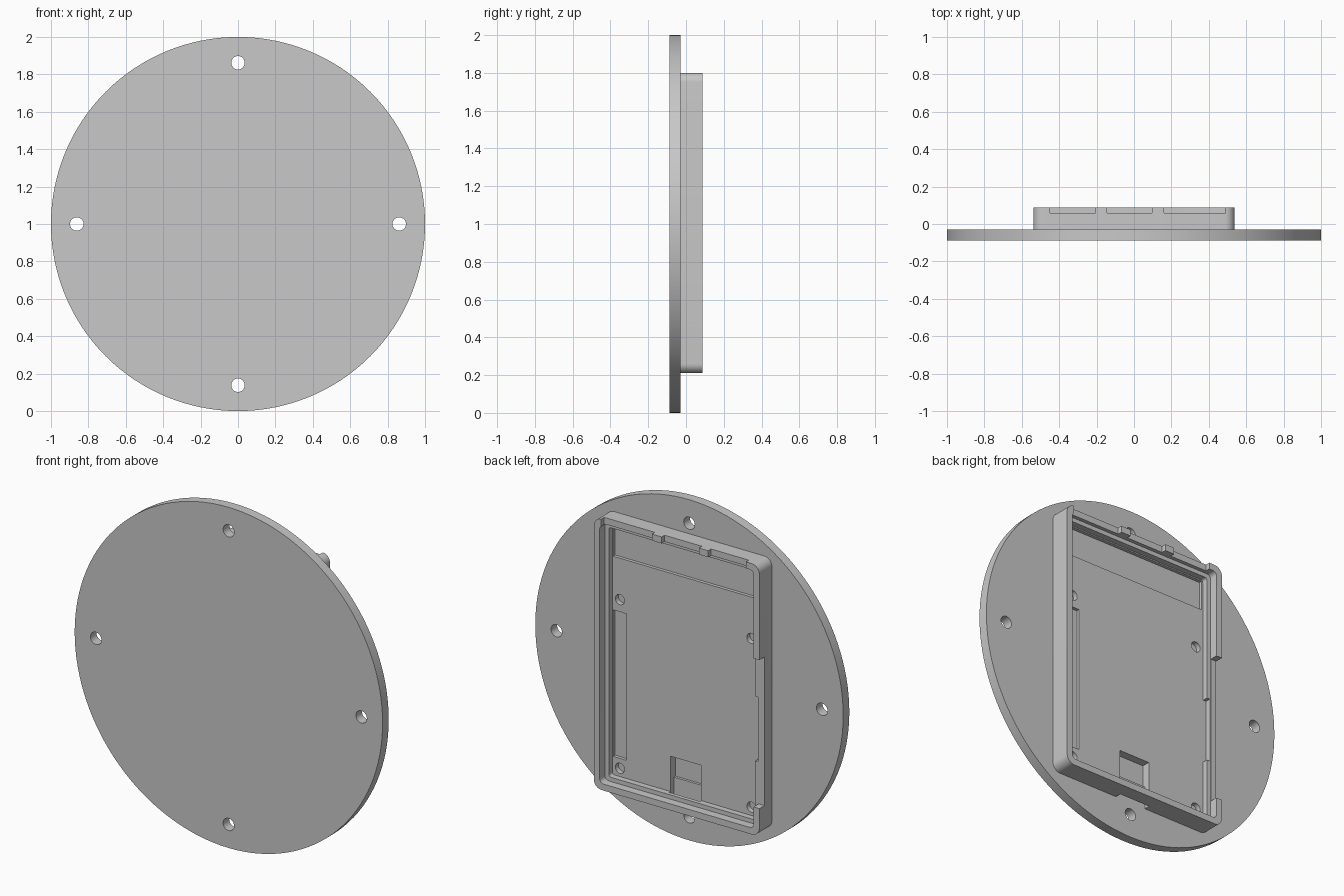
import bpy
import bmesh
import math

old = bpy.data.objects.get("Cube")
if old:
    bpy.data.objects.remove(old, do_unlink=True)

grey = bpy.data.materials.new("plain grey")
grey.use_nodes = True
colour = (0.58, 0.58, 0.58, 1)
grey.diffuse_color = colour
grey.node_tree.nodes["Principled BSDF"].inputs["Base Color"].default_value = colour

BACK = -0.03      # back face of the disc
RIM = 0.087       # open edge of the tray
FLOOR = 0.003     # tray floor
LEDGE = 0.038     # inner step of the tray wall
MID = 1.005       # tray centre height


def prism(name, outline, y0, y1):
    """Extrude an (x, z) outline from y0 back to y1."""
    bm = bmesh.new()
    face = bm.faces.new([bm.verts.new((x, y0, z)) for x, z in outline])
    new = bmesh.ops.extrude_face_region(bm, geom=[face])["geom"]
    verts = [v for v in new if isinstance(v, bmesh.types.BMVert)]
    bmesh.ops.translate(bm, verts=verts, vec=(0, y1 - y0, 0))
    bmesh.ops.recalc_face_normals(bm, faces=bm.faces)
    mesh = bpy.data.meshes.new(name)
    bm.to_mesh(mesh)
    bm.free()
    mesh.materials.append(grey)
    obj = bpy.data.objects.new(name, mesh)
    bpy.context.collection.objects.link(obj)
    return obj


def circle(x, z, r, n):
    return [(x + r * math.cos(math.tau * i / n), z + r * math.sin(math.tau * i / n))
            for i in range(n)]


def rounded(half_x, half_z, r, n=8):
    """Rounded rectangle about the tray centre."""
    points = []
    for k, (sx, sz) in enumerate([(1, 1), (-1, 1), (-1, -1), (1, -1)]):
        for i in range(n + 1):
            a = (k + i / n) * math.pi / 2
            points.append((sx * (half_x - r) + r * math.cos(a),
                           MID + sz * (half_z - r) + r * math.sin(a)))
    return points


def box(x0, x1, z0, z1):
    return [(x0, z0), (x1, z0), (x1, z1), (x0, z1)]


def cut(target, outline, y0, y1):
    cutter = prism("cutter", outline, y0, y1)
    cutter.hide_render = True
    mod = target.modifiers.new("cut", "BOOLEAN")
    mod.operation = "DIFFERENCE"
    mod.solver = "EXACT"
    mod.object = cutter
    bpy.context.view_layer.objects.active = target
    bpy.ops.object.modifier_apply(modifier=mod.name)
    bpy.data.objects.remove(cutter, do_unlink=True)


def smooth(obj):
    bpy.ops.object.select_all(action="DESELECT")
    obj.select_set(True)
    bpy.context.view_layer.objects.active = obj
    bpy.ops.object.shade_smooth_by_angle(angle=math.radians(30))


# Round base plate with four through holes and a socket recess
disc = prism("base_disc", circle(0, 1, 1, 128), -0.087, BACK)
for k in range(4):
    a = k * math.pi / 2
    cut(disc, circle(0.862 * math.cos(a), 1 + 0.862 * math.sin(a), 0.036, 24), -0.2, 0.2)
cut(disc, box(-0.1, 0.1, 0.345, 0.48), BACK - 0.015, 0.2)

# Tray with a stepped wall
tray = prism("tray", rounded(0.5375, 0.795, 0.05), BACK, RIM)
cut(tray, rounded(0.475, 0.732, 0.015), FLOOR, 0.2)
cut(tray, rounded(0.5, 0.757, 0.025), LEDGE, 0.2)

# Screw holes in the tray floor
for x in (-0.427, 0.427):
    for z in (0.322, 1.312):
        cut(tray, circle(x, z, 0.03, 24), BACK + 0.004, 0.2)

# Shallow floor pockets
cut(tray, box(-0.468, 0.472, 1.555, 1.73), BACK + 0.014, 0.02)
cut(tray, box(0.383, 0.472, 0.38, 1.24), BACK + 0.014, 0.02)

# Socket opening in the floor and its cable slot through the bottom wall
cut(tray, box(-0.1, 0.1, 0.26, 0.48), -0.2, 0.015)
cut(tray, box(-0.1, 0.1, 0.1, 0.30), -0.2, FLOOR + 0.002)

# Notches in the top rim
for x0, x1 in ((-0.45, -0.205), (-0.145, 0.097), (0.16, 0.49)):
    cut(tray, box(x0, x1, 1.72, 1.9), RIM - 0.027, 0.2)

# Lowered side wall with a small inner recess
cut(tray, box(-0.6, -0.47, 0.375, 1.247), LEDGE + 0.002, 0.2)
cut(tray, box(-0.495, -0.46, 0.62, 1.0), FLOOR + 0.004, 0.2)

smooth(disc)
smooth(tray)
